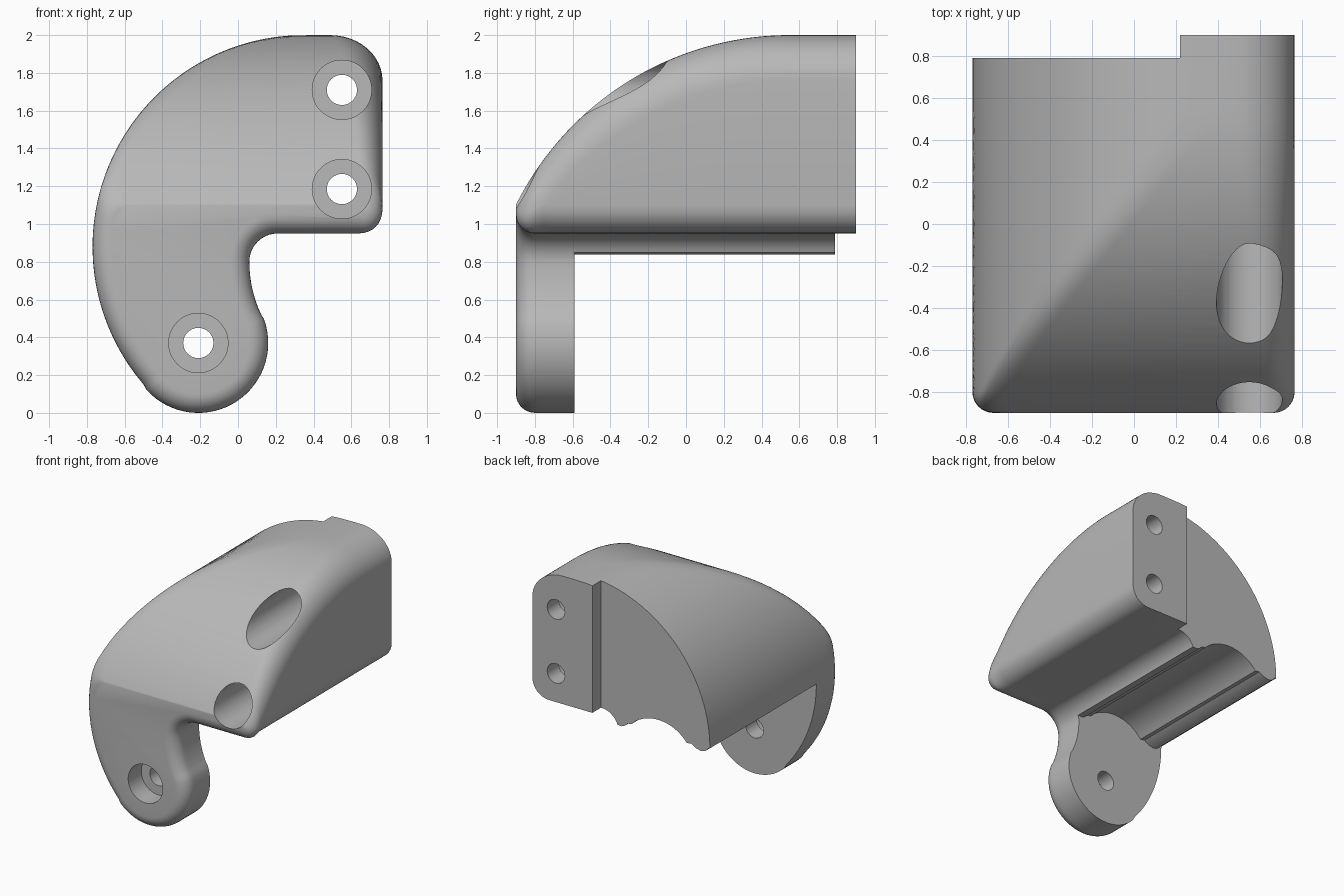
import bpy, bmesh
from math import sin, cos, pi, asin, atan2, sqrt

if "Cube" in bpy.data.objects:
    bpy.data.objects.remove(bpy.data.objects["Cube"])

grey = bpy.data.materials.new("light grey")
grey.use_nodes = True
grey.diffuse_color = (0.48, 0.48, 0.48, 1)
grey.node_tree.nodes["Principled BSDF"].inputs["Base Color"].default_value = (0.48, 0.48, 0.48, 1)


def arc(cx, cz, rx, rz, a, b, n):
    """Points along an ellipse arc, leaving out the first one."""
    return [(cx + rx * cos(a + (b - a) * i / n), cz + rz * sin(a + (b - a) * i / n))
            for i in range(1, n + 1)]


def loft(name, rings):
    """Closed solid through rings given as (y, [(x, z), ...])."""
    bm = bmesh.new()
    rows = [[bm.verts.new((x, y, z)) for x, z in pts] for y, pts in rings]
    n = len(rows[0])
    for a, b in zip(rows, rows[1:]):
        for i in range(n):
            bm.faces.new((a[i], a[(i + 1) % n], b[(i + 1) % n], b[i]))
    bm.faces.new(rows[0])
    bm.faces.new(rows[-1])
    bmesh.ops.remove_doubles(bm, verts=bm.verts, dist=1e-5)
    bmesh.ops.recalc_face_normals(bm, faces=bm.faces)
    me = bpy.data.meshes.new(name)
    bm.to_mesh(me)
    bm.free()
    me.materials.append(grey)
    ob = bpy.data.objects.new(name, me)
    bpy.context.collection.objects.link(ob)
    return ob


def top_height(y):
    """Curved slope running from the front up to the flat top."""
    return 2.0 if y >= 0.55 else 0.38 + sqrt(1.62 ** 2 - (0.55 - y) ** 2)


def section(y, d):
    """Outline at depth y, inset by d for the rounded front edge."""
    zt, zb, xr, big = top_height(y), 0.95 + d, 0.765 - d, 1.12 - d
    low = pi + atan2(0.51, 0.56)
    high = pi - asin(min(1, (zt - 0.88) / big))
    # outer arc, then a soft corner onto the slope
    pts = arc(0.35, 0.88, big, big, low, high + 0.08, 40)
    p = pts[-1]
    c = (0.35 + big * cos(high), zt)
    q = (c[0] + 0.09, zt)
    for i in range(1, 7):
        t = i / 6
        pts.append(tuple((1 - t) ** 2 * p[k] + 2 * t * (1 - t) * c[k] + t * t * q[k] for k in (0, 1)))
    # upper and lower right corners
    rx = 0.12 + 0.16 * min(1, max(0, (y + 0.8) / 1.35))
    rv = min(0.24, (zt - zb) * 0.6)
    rb = min(0.15 - d, (zt - zb) * 0.39)
    pts.append((xr - rx, zt))
    pts += arc(xr - rx, zt - rv, rx, rv, pi / 2, 0, 12)
    pts.append((xr, zb + rb))
    pts += arc(xr - rb, zb + rb, rb, rb, 0, -pi / 2, 8)
    # neck and round lug
    pts.append((0.21, zb))
    pts += arc(0.21, 0.8, 0.15 + d, 0.15 + d, pi / 2, pi, 10)
    pts += arc(0.716, 0.8, 0.656 + d, 0.656 + d, pi, pi + 0.435, 8)
    pts += arc(-0.21, 0.37, 0.37 - d, 0.37 - d, 0.435, low - 2 * pi, 32)
    return pts


# main body
rings = []
for i in range(9):
    t = i / 8 * pi / 2
    y = -0.8 - 0.1 * cos(t)
    rings.append((y, section(y, 0.1 * (1 - sin(t)))))
for i in range(1, 31):
    y = -0.8 + 1.35 * i / 30
    rings.append((y, section(y, 0)))
rings.append((0.9, section(0.9, 0)))
body = loft("bracket_body", rings)


def cut(name, pts, y0, y1):
    tool = loft(name, [(y0, pts), (y1, pts)])
    tool.hide_render = True
    mod = body.modifiers.new(name, "BOOLEAN")
    mod.operation = "DIFFERENCE"
    mod.solver = "EXACT"
    mod.object = tool
    bpy.ops.object.select_all(action="DESELECT")
    body.select_set(True)
    bpy.context.view_layer.objects.active = body
    bpy.ops.object.modifier_apply(modifier=name)
    bpy.data.objects.remove(tool)


# step in the back face
cut("back_step", [(-1, -0.2), (0.22, -0.2), (0.22, 2.2), (-1, 2.2)], 0.79, 1.1)

# hollow underside behind the lug
under = [(0.5, -0.2), (0.5, 0.85), (0.055, 0.85), (0.03, 0.848), (0.0, 0.862), (-0.025, 0.885)]
under += arc(-0.3, 0.7, 0.32, 0.29, 0.62, pi - 0.62, 20)
under += [(-0.6, 0.875), (-0.64, 0.85), (-0.69, 0.838), (-0.73, 0.85), (-0.76, 0.88),
          (-1, 0.9), (-1, -0.2)]
cut("under_hollow", under, -0.59, 1.2)

# counterbored screw holes
for x, z, floor in ((-0.21, 0.37, -0.73), (0.55, 1.185, 0.75), (0.55, 1.71, 0.75)):
    cut("bore", arc(x, z, 0.157, 0.157, 0, 2 * pi, 48), -1.2, floor)
    cut("screw_hole", arc(x, z, 0.08, 0.08, 0, 2 * pi, 32), -1.3, 1.3)

bpy.ops.object.shade_smooth_by_angle(angle=0.5)
